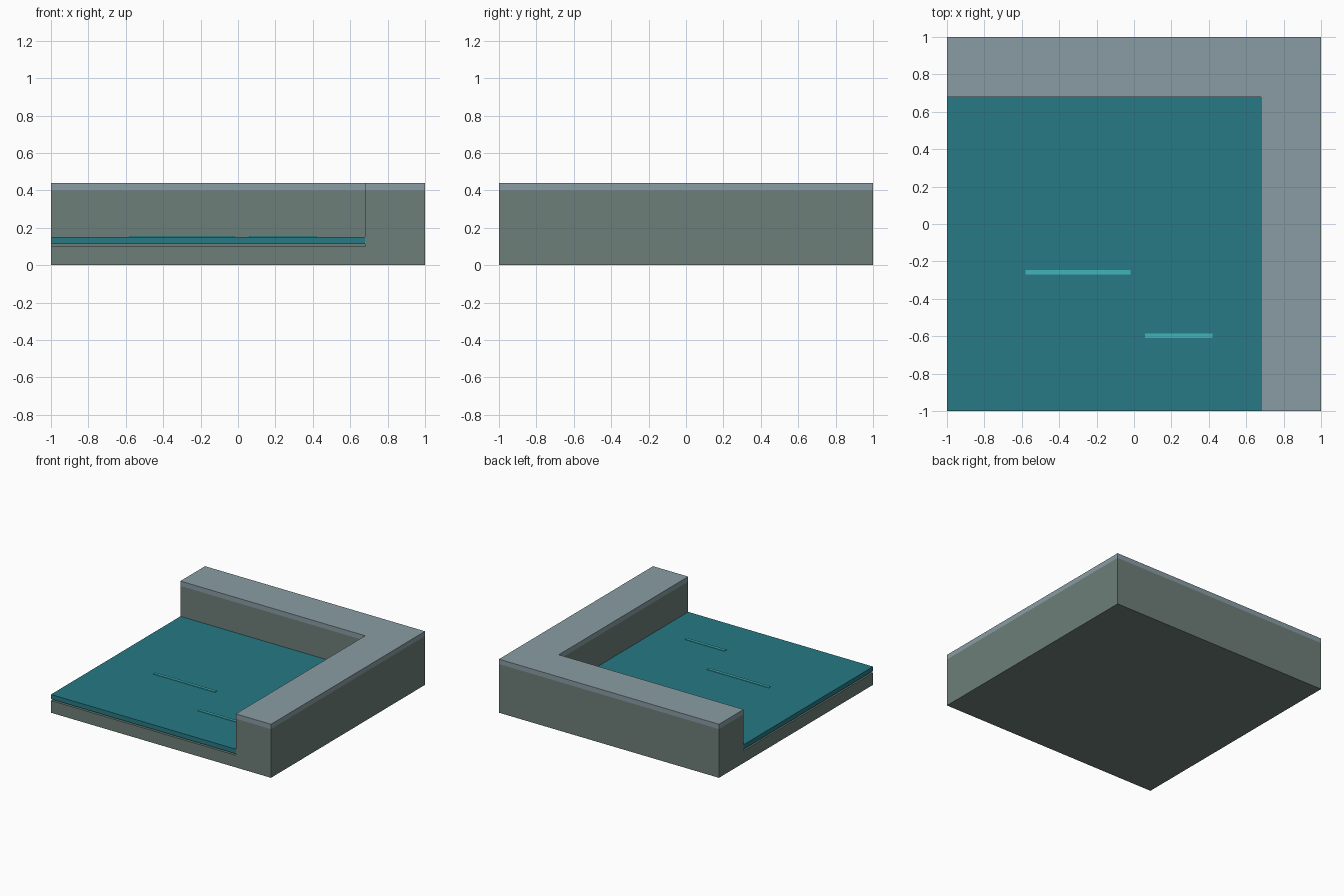
import bpy, bmesh
from math import radians
from mathutils import Matrix

if "Cube" in bpy.data.objects:
    bpy.data.objects.remove(bpy.data.objects["Cube"])

EDGE = 0.68          # inner edge of the L-shaped wall
BED, BODY, TOP = 0.10, 0.40, 0.44


def material(name, rgb):
    m = bpy.data.materials.new(name)
    m.diffuse_color = (*rgb, 1)
    m.use_nodes = True
    m.node_tree.nodes["Principled BSDF"].inputs["Base Color"].default_value = m.diffuse_color
    return m


def add_box(bm, x0, x1, y0, y1, z0, z1):
    mat = Matrix.Translation(((x0 + x1) / 2, (y0 + y1) / 2, (z0 + z1) / 2))
    mat = mat @ Matrix.Diagonal((x1 - x0, y1 - y0, z1 - z0, 1))
    bmesh.ops.create_cube(bm, size=1, matrix=mat)


def finish(bm, name, *mats):
    bmesh.ops.recalc_face_normals(bm, faces=bm.faces)
    me = bpy.data.meshes.new(name)
    bm.to_mesh(me)
    bm.free()
    for m in mats:
        me.materials.append(m)
    ob = bpy.data.objects.new(name, me)
    bpy.context.collection.objects.link(ob)
    return ob


stone = material("stone", (0.155, 0.212, 0.190))
coping = material("coping", (0.25, 0.335, 0.37))
water = material("water", (0.020, 0.195, 0.235))
foam = material("ripple", (0.05, 0.46, 0.49))

# Stone basin: floor slab with the corner wall and its coping raised from it
bm = bmesh.new()
add_box(bm, -1, 1, -1, 1, 0, BED)
for normal in ((1, 0, 0), (0, 1, 0)):
    bmesh.ops.bisect_plane(bm, geom=bm.verts[:] + bm.edges[:] + bm.faces[:],
                           plane_co=(EDGE, EDGE, 0), plane_no=normal)
bm.normal_update()
faces = []
for f in bm.faces:
    c = f.calc_center_median()
    if f.normal.z > 0.9 and max(c.x, c.y) > EDGE:
        faces.append(f)
for height in (BODY - BED, TOP - BODY):
    res = bmesh.ops.extrude_face_region(bm, geom=faces)["geom"]
    faces = [g for g in res if isinstance(g, bmesh.types.BMFace)]
    verts = [g for g in res if isinstance(g, bmesh.types.BMVert)]
    bmesh.ops.translate(bm, verts=verts, vec=(0, 0, height))
for f in bm.faces:
    f.material_index = int(f.calc_center_median().z > BODY + 0.001)
bmesh.ops.dissolve_limit(bm, angle_limit=radians(1), verts=bm.verts[:],
                         edges=bm.edges[:], delimit={'MATERIAL'})
finish(bm, "basin_wall", stone, coping)

# Water sheet held just above the floor
bm = bmesh.new()
add_box(bm, -1, EDGE, -1, EDGE, 0.112, 0.15)
finish(bm, "water", water)

# Thin ripples on the surface
for name, x0, x1, y in (("ripple_long", -0.58, -0.02, -0.258),
                        ("ripple_short", 0.06, 0.42, -0.598)):
    bm = bmesh.new()
    add_box(bm, x0, x1, y - 0.012, y + 0.012, 0.147, 0.155)
    finish(bm, name, foam)
